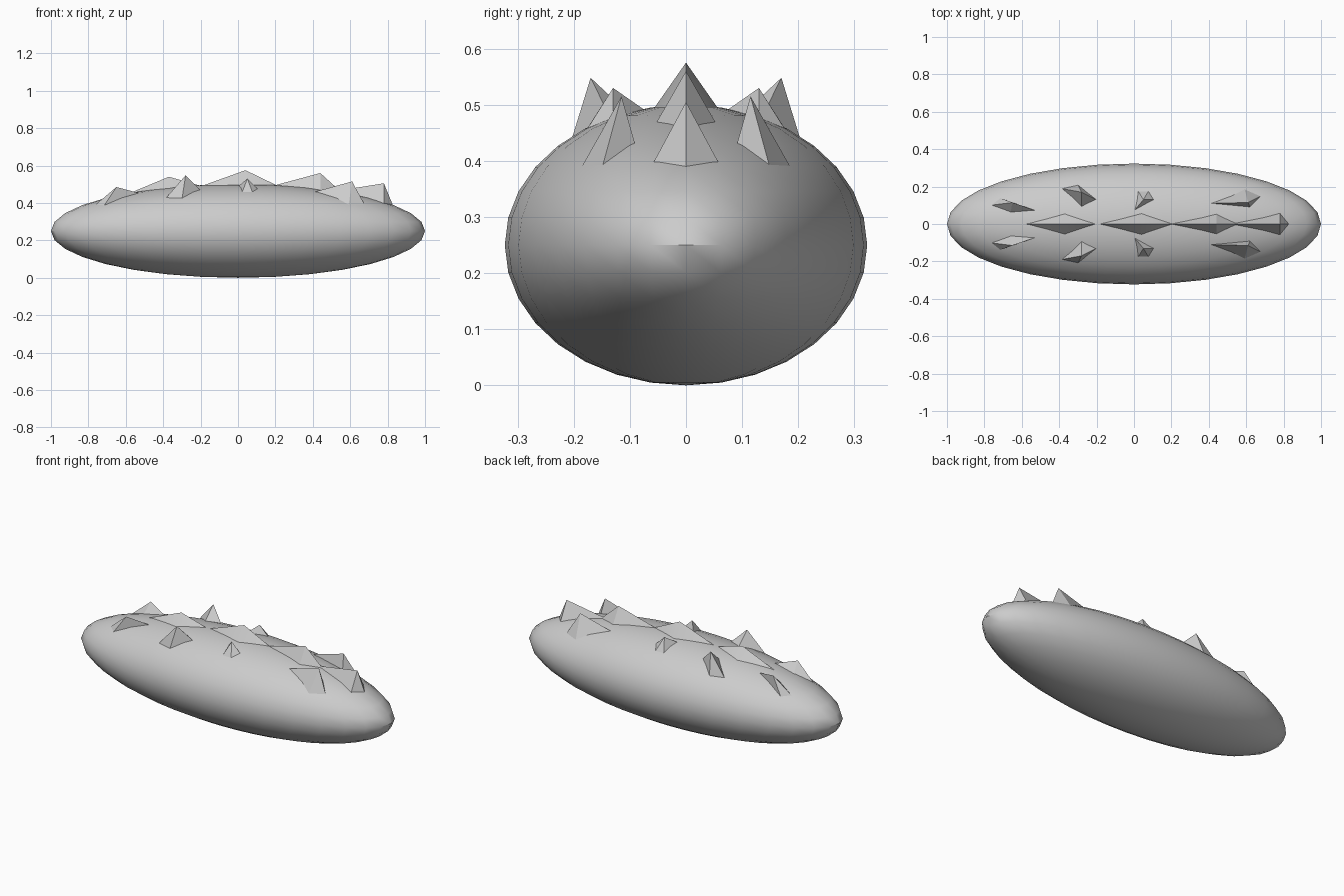
import bpy, bmesh, math

if "Cube" in bpy.data.objects:
    bpy.data.objects.remove(bpy.data.objects["Cube"])

RX, RY, RZ, CZ = 1.0, 0.323, 0.25, 0.25


def finish(name, bm, angle):
    bmesh.ops.recalc_face_normals(bm, faces=bm.faces)
    me = bpy.data.meshes.new(name)
    bm.to_mesh(me)
    bm.free()
    ob = bpy.data.objects.new(name, me)
    bpy.context.collection.objects.link(ob)
    bpy.ops.object.select_all(action='DESELECT')
    ob.select_set(True)
    bpy.context.view_layer.objects.active = ob
    bpy.ops.object.shade_smooth_by_angle(angle=math.radians(angle))
    return ob


def surface_z(x, y):
    return CZ + RZ * math.sqrt(max(0, 1 - (x / RX) ** 2 - (y / RY) ** 2))


# smooth ellipsoid body
bm = bmesh.new()
bmesh.ops.create_uvsphere(bm, u_segments=32, v_segments=16, radius=1)
for v in bm.verts:
    v.co = (v.co.x * RX, v.co.y * RY, v.co.z * RZ + CZ)
finish("body", bm, 40)


def spike(bm, apex, base, side=1):
    # pyramid whose base corners sit on the body surface
    top = bm.verts.new((apex[0], side * apex[1], apex[2]))
    ring = [bm.verts.new((x, side * y, surface_z(x, y) - 0.006)) for x, y in base]
    for a, b in zip(ring, ring[1:] + ring[:1]):
        bm.faces.new((a, b, top))
    bm.faces.new(ring)


# row of ridge spikes along the back: peak x, peak z, start, end, half width
bm = bmesh.new()
for x, z, x0, x1, w in [(-0.37, 0.54, -0.60, -0.19, 0.06),
                        (0.04, 0.575, -0.20, 0.22, 0.06),
                        (0.44, 0.56, 0.18, 0.56, 0.055),
                        (0.78, 0.505, 0.50, 0.83, 0.06)]:
    spike(bm, (x, 0, z), [(x0, 0), (x, w), (x1, 0), (x, -w)])
finish("ridge_spikes", bm, 30)

# mirrored side spikes
side_spikes = [
    ((-0.65, 0.115, 0.485), [(-0.77, 0.10), (-0.72, 0.14), (-0.52, 0.07), (-0.66, 0.06)]),
    ((-0.28, 0.17, 0.548), [(-0.39, 0.19), (-0.30, 0.21), (-0.20, 0.13), (-0.28, 0.09)]),
    ((0.05, 0.13, 0.53), [(0.02, 0.18), (0.08, 0.18), (0.11, 0.13), (0.00, 0.07)]),
    ((0.61, 0.115, 0.515), [(0.40, 0.11), (0.59, 0.19), (0.68, 0.15), (0.62, 0.09)]),
]
bm = bmesh.new()
for apex, base in side_spikes:
    for s in (1, -1):
        spike(bm, apex, base, s)
finish("side_spikes", bm, 20)
